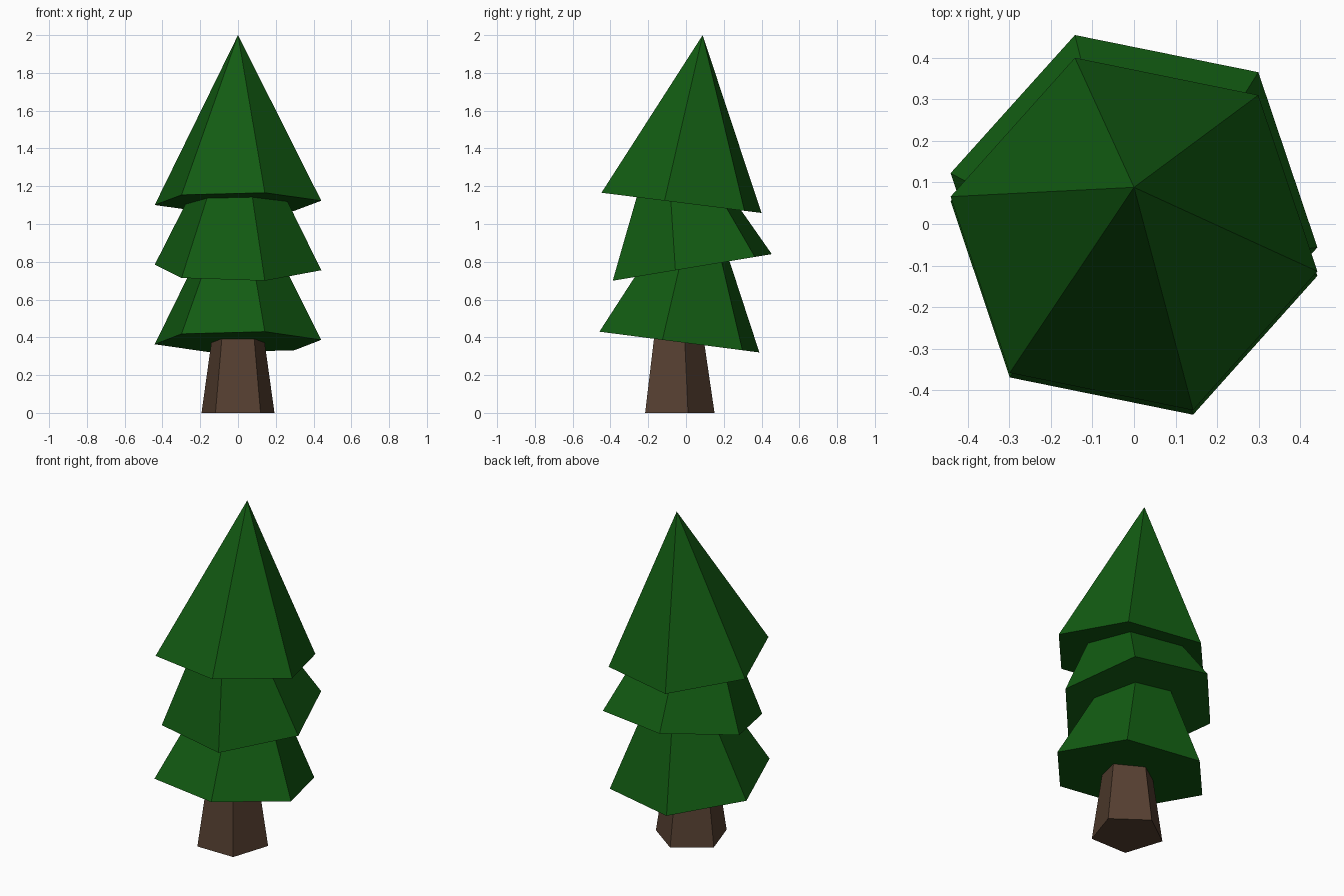
import bpy, bmesh, math
from mathutils import Matrix

if "Cube" in bpy.data.objects:
    bpy.data.objects.remove(bpy.data.objects["Cube"])


def material(name, rgb):
    m = bpy.data.materials.new(name)
    m.diffuse_color = (*rgb, 1)
    m.use_nodes = True
    m.node_tree.nodes["Principled BSDF"].inputs["Base Color"].default_value = m.diffuse_color
    return m


def cone(name, sides, r1, r2, height, turn, tilt, loc, mat):
    """Capped cone standing on its base centre, turned about its axis, then tilted about x."""
    bm = bmesh.new()
    ring = lambda r, z: [bm.verts.new((r * math.cos(a), r * math.sin(a), z)) for a in
                         (math.radians(turn) + 2 * math.pi * i / sides for i in range(sides))]
    base = ring(r1, 0)
    bm.faces.new(base[::-1])
    if r2 > 0:
        top = ring(r2, height)
        bm.faces.new(top)
    else:
        top = [bm.verts.new((0, 0, height))] * sides
    for i in range(sides):
        j = (i + 1) % sides
        quad = [base[i], base[j], top[j], top[i]]
        bm.faces.new(quad if r2 > 0 else quad[:3])
    bm.transform(Matrix.Translation(loc) @ Matrix.Rotation(math.radians(tilt), 4, 'X'))
    me = bpy.data.meshes.new(name)
    bm.to_mesh(me)
    bm.free()
    me.materials.append(mat)
    ob = bpy.data.objects.new(name, me)
    bpy.context.collection.objects.link(ob)
    return ob


green = material("pine green", (0.006, 0.105, 0.006))
brown = material("bark brown", (0.092, 0.050, 0.030))

# Five-sided tapering trunk
cone("trunk", 5, 0.203, 0.115, 0.6, 90, 0, (0, -0.052, 0), brown)

# Three six-sided foliage tiers, tilted alternately
for name, tilt, y, z in (("lower_foliage", -7.4, -0.035, 0.375),
                         ("middle_foliage", 9.5, 0.033, 0.770),
                         ("upper_foliage", -7.2, -0.024, 1.112)):
    cone(name, 6, 0.45, 0, 0.895, 48.4, tilt, (0, y, z), green)
